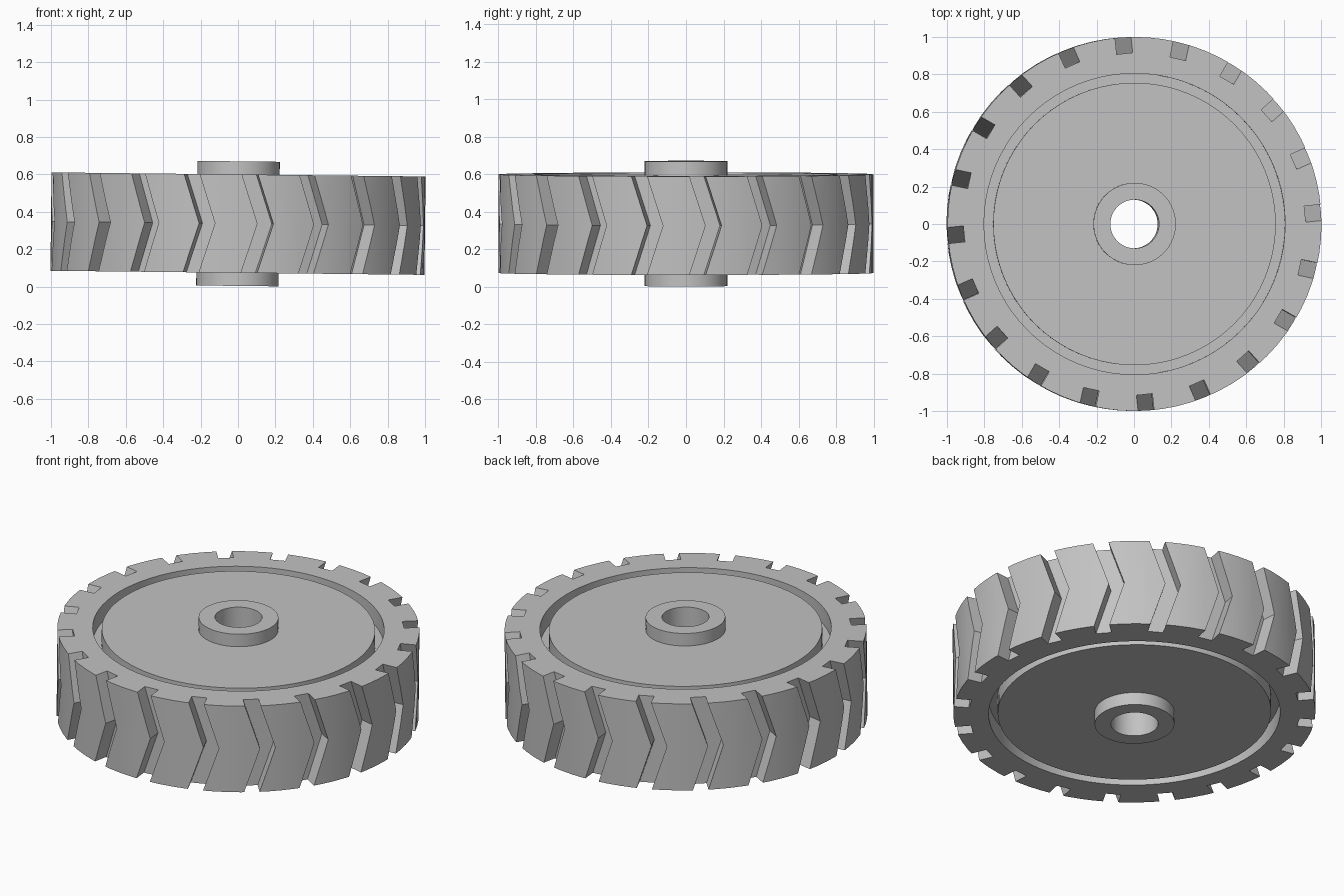
import bpy, bmesh
from math import pi, radians
from mathutils import Matrix, Vector

cube = bpy.data.objects.get("Cube")
if cube:
    bpy.data.objects.remove(cube, do_unlink=True)

SEGMENTS = 80
NOTCHES = 20
HALF_WIDTH = 0.263      # half width of the tyre
APEX_SHIFT = 0.086      # sideways run of each chevron arm
NOTCH = 0.086           # notch width
CENTRE = Vector((0, 0, 0.337))
TILT = 0.011

grey = bpy.data.materials.new("plain grey")
grey.use_nodes = True
colour = (0.54, 0.54, 0.54, 1)
grey.diffuse_color = colour
grey.node_tree.nodes["Principled BSDF"].inputs["Base Color"].default_value = colour


def make_object(name, bm):
    bmesh.ops.recalc_face_normals(bm, faces=bm.faces[:])
    mesh = bpy.data.meshes.new(name)
    bm.to_mesh(mesh)
    bm.free()
    mesh.materials.append(grey)
    obj = bpy.data.objects.new(name, mesh)
    bpy.context.collection.objects.link(obj)
    return obj


def lathe(name, profile):
    """Spin a closed (radius, z) profile around the z axis."""
    bm = bmesh.new()
    rings = []
    for i in range(SEGMENTS):
        turn = Matrix.Rotation(2 * pi * i / SEGMENTS, 3, 'Z')
        rings.append([bm.verts.new(turn @ Vector((r, 0, z))) for r, z in profile])
    n = len(profile)
    for i, ring in enumerate(rings):
        after = rings[(i + 1) % SEGMENTS]
        for j in range(n):
            k = (j + 1) % n
            bm.faces.new((ring[j], after[j], after[k], ring[k]))
    return make_object(name, bm)


# Wheel: bored hub, flat disc, ring channel and tyre, the same on both sides
upper = [(0.13, 0.333), (0.22, 0.333), (0.22, 0.257), (0.755, 0.257),
         (0.755, 0.16), (0.805, 0.16), (0.805, HALF_WIDTH), (1.0, HALF_WIDTH)]
wheel = lathe("wheel", upper + [(r, -z) for r, z in reversed(upper)])

# Chevron notches around the tread
bm = bmesh.new()
heights = (-0.31, 0, 0.31)


def arm(z, side):
    return APEX_SHIFT / 2 - APEX_SHIFT * abs(z) / HALF_WIDTH + side * NOTCH / 2


outline = [(arm(z, -1), z) for z in heights] + [(arm(z, 1), z) for z in reversed(heights)]
for i in range(NOTCHES):
    turn = Matrix.Rotation(radians(6) + 2 * pi * i / NOTCHES, 3, 'Z')
    inner, outer = [[bm.verts.new(turn @ Vector((r, t, z))) for t, z in outline]
                    for r in (0.912, 1.1)]
    for a in range(len(outline)):
        b = (a + 1) % len(outline)
        bm.faces.new((inner[a], inner[b], outer[b], outer[a]))
    for ring in (inner, outer):
        # two quads meeting at the chevron's bend
        bm.faces.new((ring[0], ring[1], ring[4], ring[5]))
        bm.faces.new((ring[1], ring[2], ring[3], ring[4]))
cutter = make_object("notch_cutter", bm)
cutter.hide_render = True

cut = wheel.modifiers.new("tread notches", 'BOOLEAN')
cut.operation = 'DIFFERENCE'
cut.solver = 'EXACT'
cut.object = cutter

bpy.ops.object.select_all(action='DESELECT')
wheel.select_set(True)
bpy.context.view_layer.objects.active = wheel
bpy.ops.object.modifier_apply(modifier=cut.name)
bpy.data.objects.remove(cutter, do_unlink=True)
bpy.ops.object.shade_smooth_by_angle(angle=radians(25))

# Slight lean of the axle
wheel.location = CENTRE
wheel.rotation_euler = (0, TILT, 0)
